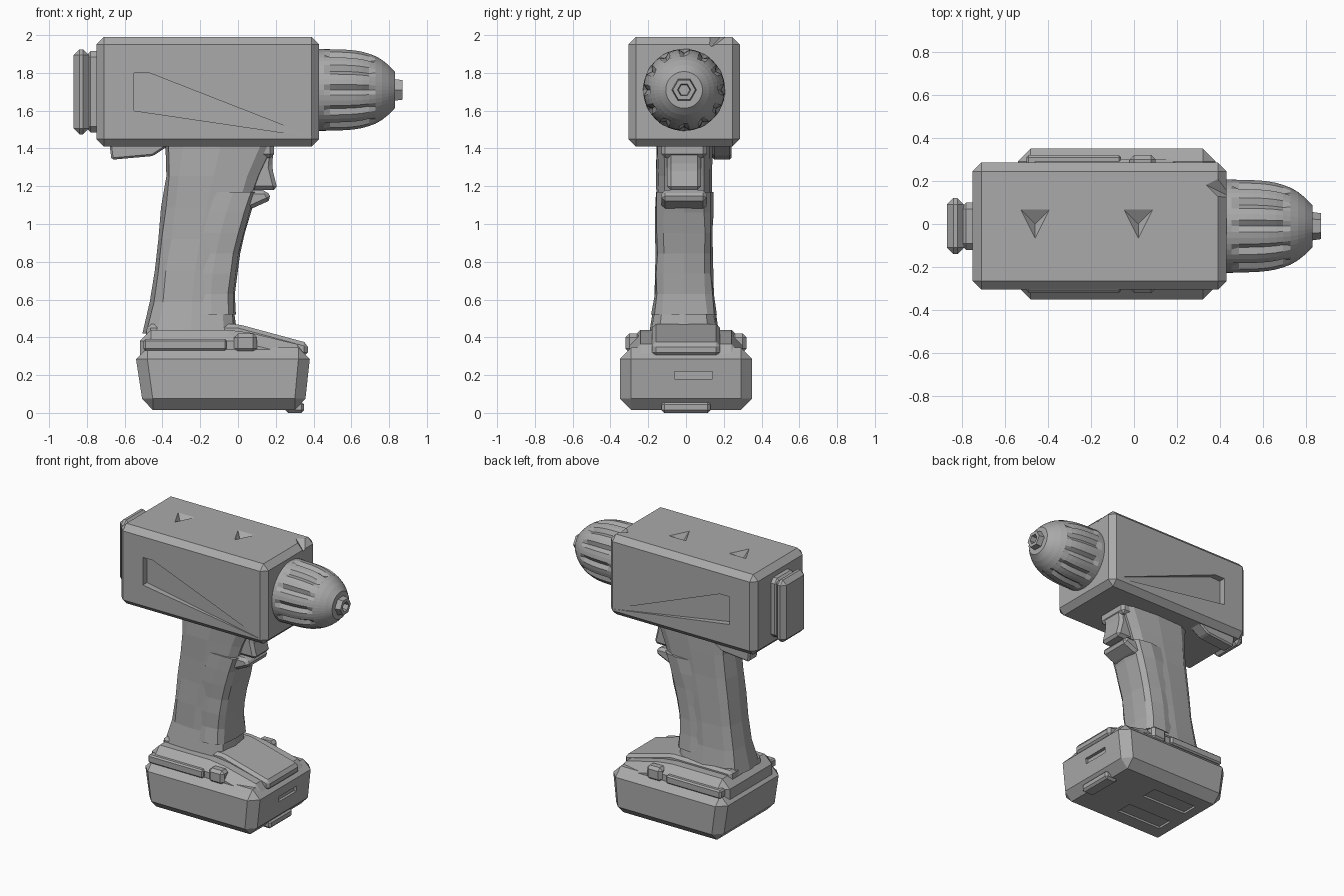
import bpy
import bmesh
import random
from math import cos, sin, pi, copysign
from mathutils import Vector

random.seed(4)
MIDDLE = -0.01          # side offset of housing, handle and chuck
TOP = 2.01              # cutters start just above the housing

cube = bpy.data.objects.get("Cube")
if cube:
    bpy.data.objects.remove(cube, do_unlink=True)

shade = (0.4, 0.4, 0.4, 1)
grey = bpy.data.materials.new("tool grey")
grey.use_nodes = True
grey.diffuse_color = shade
grey.node_tree.nodes["Principled BSDF"].inputs["Base Color"].default_value = shade


def finish(name, bm, bevel=0):
    bmesh.ops.recalc_face_normals(bm, faces=bm.faces[:])
    if bevel:
        bmesh.ops.bevel(bm, geom=bm.edges[:], offset=bevel, segments=1,
                        affect="EDGES", clamp_overlap=True)
    mesh = bpy.data.meshes.new(name)
    bm.to_mesh(mesh)
    bm.free()
    mesh.materials.append(grey)
    part = bpy.data.objects.new(name, mesh)
    bpy.context.collection.objects.link(part)
    return part


def block(name, centre, size, bevel=0):
    """Box with chamfered edges."""
    bm = bmesh.new()
    bmesh.ops.create_cube(bm, size=1)
    for vert in bm.verts:
        vert.co = Vector(centre) + vert.co * Vector(size)
    return finish(name, bm, bevel)


def skin(name, rings):
    """Join closed rings of points into a capped solid."""
    bm = bmesh.new()
    loops = [[bm.verts.new(point) for point in ring] for ring in rings]
    count = len(loops[0])
    for lower, upper in zip(loops, loops[1:]):
        for i in range(count):
            j = (i + 1) % count
            bm.faces.new((lower[i], lower[j], upper[j], upper[i]))
    bm.faces.new(loops[0])
    bm.faces.new(loops[-1])
    return finish(name, bm)


def prism(name, outline, half_width, middle=0, bevel=0):
    """Side outline carried across the width of the tool."""
    bm = bmesh.new()
    near, far = [[bm.verts.new((x, middle + side * half_width, z)) for x, z in outline]
                 for side in (-1, 1)]
    bm.faces.new(near)
    bm.faces.new(far)
    for i in range(len(near)):
        bm.faces.new((near[i - 1], near[i], far[i], far[i - 1]))
    return finish(name, bm, bevel)


def hull(name, points):
    bm = bmesh.new()
    for point in points:
        bm.verts.new(point)
    bmesh.ops.convex_hull(bm, input=bm.verts[:])
    return finish(name, bm)


def cut(target, cutter):
    cutter.hide_render = True
    modifier = target.modifiers.new("cut", "BOOLEAN")
    modifier.operation = "DIFFERENCE"
    modifier.solver = "EXACT"
    modifier.object = cutter
    bpy.context.view_layer.objects.active = target
    bpy.ops.object.modifier_apply(modifier=modifier.name)
    bpy.data.objects.remove(cutter, do_unlink=True)


# Motor housing
housing = block("motor_housing", (-0.16, MIDDLE, 1.7), (1.18, 0.59, 0.58), bevel=0.04)

# Tapered grooves that run out to the surface toward the front
groove = [(-0.55, 1.6), (-0.55, 1.8), (-0.47, 1.8), (0.4, 1.46)]
for side in (-1, 1):
    cut(housing, hull("groove_cutter", [
        (x, MIDDLE + side * reach, z) for x, z in groove
        for reach in (0.4, 0.295 - 0.05 * (0.4 - x))]))

# Dents in the top and a chipped front corner
for x in (-0.46, 0.02):
    cut(housing, hull("dent_cutter", [
        (x, 0, TOP - 0.06), (x - 0.1, 0.1, TOP), (x + 0.1, 0.1, TOP), (x, -0.1, TOP)]))
cut(housing, hull("chip_cutter", [
    (0.3, 0.2, TOP), (0.5, 0, TOP), (0.5, 0.3, TOP), (0.5, 0.1, 1.9)]))

# Rear cap on a narrower neck
block("cap_neck", (-0.76, MIDDLE, 1.7), (0.1, 0.22, 0.43), bevel=0.03)
block("rear_cap", (-0.83, MIDDLE, 1.7), (0.08, 0.26, 0.45), bevel=0.03)


def wheel(x, radius, sides, flute=0):
    """Ring of points facing forward, every fourth one sunk by the flute depth."""
    points = []
    for i in range(sides):
        angle = 2 * pi * i / sides
        reach = radius - (0 if i % 4 else flute)
        points.append((x, MIDDLE + reach * cos(angle), 1.71 + reach * sin(angle)))
    return points


# Chuck: rounds over toward the nose, with flutes along its middle
steps = 12
rings = []
for step in range(steps + 1):
    t = step / steps
    flute = 0.02 if 0.1 < t < 0.75 else 0
    rings.append(wheel(0.42 + 0.41 * t, 0.217 - 0.12 * t ** 4, 48, flute))
skin("chuck", rings)

# Hollow hexagonal nose
skin("chuck_nose", [wheel(x, radius, 6) for x, radius in (
    (0.8, 0.07), (0.87, 0.06), (0.87, 0.035), (0.83, 0.03))])


# Handle curves: t climbs from foot to housing
def flare(t):
    return 0.04 * (1 - t) ** 8


def front_edge(t):
    return -0.04 + 0.24 * t * t + flare(t)


def rear_edge(t):
    return -0.46 + 0.08 * t * t * (3 - 2 * t) - flare(t)


def half_width(t):
    return 0.148 + flare(t)


def boxy(value):
    return copysign(abs(value) ** 0.5, value)


def column(name, start, end, rear, front, half, levels=7):
    """Rounded, slightly uneven column between a rear and a front curve."""
    rings = []
    for level in range(levels):
        t = start + (end - start) * level / (levels - 1)
        centre, depth = (front(t) + rear(t)) / 2, (front(t) - rear(t)) / 2
        ring = []
        for k in range(12):
            angle = k * pi / 6
            swell = 1 + random.uniform(-0.03, 0.03)
            ring.append((centre + depth * swell * boxy(cos(angle)),
                         MIDDLE + half(t) * swell * boxy(sin(angle)), 0.42 + t))
        rings.append(ring)
    return skin(name, rings)


column("handle", 0, 1, rear_edge, front_edge, half_width)
column("front_grip", 0.1, 0.75,
       lambda t: front_edge(t) - 0.25,
       lambda t: front_edge(t) + 0.01,
       lambda t: half_width(t) + 0.005)
prism("grip_lip", [(-0.1, 1.05), (0.07, 1.08), (0.18, 1.13), (0.15, 1.18), (-0.1, 1.18)],
      0.12, MIDDLE, bevel=0.02)

# Trigger and its collar
prism("trigger", [(0.05, 1.18), (0.05, 1.42), (0.19, 1.42), (0.18, 1.3), (0.21, 1.18)],
      0.09, MIDDLE, bevel=0.02)
block("trigger_collar", (0.1, MIDDLE, 1.39), (0.18, 0.24, 0.08), bevel=0.02)

# Hook wedge under the rear of the housing
prism("rear_hook", [(-0.68, 1.42), (-0.67, 1.34), (-0.45, 1.36), (-0.36, 1.42)],
      0.05, 0.19, bevel=0.01)

# Foot housing sloping down toward the front, with a raised top
prism("foot_housing", [(-0.52, 0.2), (-0.52, 0.44), (0, 0.44), (0.37, 0.35), (0.37, 0.2)],
      0.3, bevel=0.06)
prism("foot_top", [(-0.5, 0.3), (-0.48, 0.47), (0, 0.47), (0.37, 0.37), (0.37, 0.3)],
      0.18, bevel=0.02)

# Battery pack: front leans back toward the bottom
battery = block("battery", (-0.08, 0, 0.18), (0.92, 0.7, 0.33), bevel=0.06)
for vert in battery.data.vertices:
    if vert.co.z < 0.1:
        vert.co.x *= 0.94

# Sunk panels underneath and a slot in the front
for side in (-1, 1):
    cut(battery, block("panel_cutter", (-0.2, side * 0.13, 0), (0.36, 0.12, 0.06)))
cut(battery, block("slot_cutter", (0.4, 0.04, 0.2), (0.1, 0.2, 0.04)))
block("battery_lip", (0.3, 0, 0.03), (0.1, 0.26, 0.06), bevel=0.015)

# Rails and release clips on both sides of the foot
for side, label in ((-1, "right"), (1, "left")):
    block(label + "_rail", (-0.28, side * 0.29, 0.36), (0.44, 0.06, 0.06), bevel=0.01)
    block(label + "_clip", (0.04, side * 0.28, 0.37), (0.12, 0.08, 0.1), bevel=0.02)
